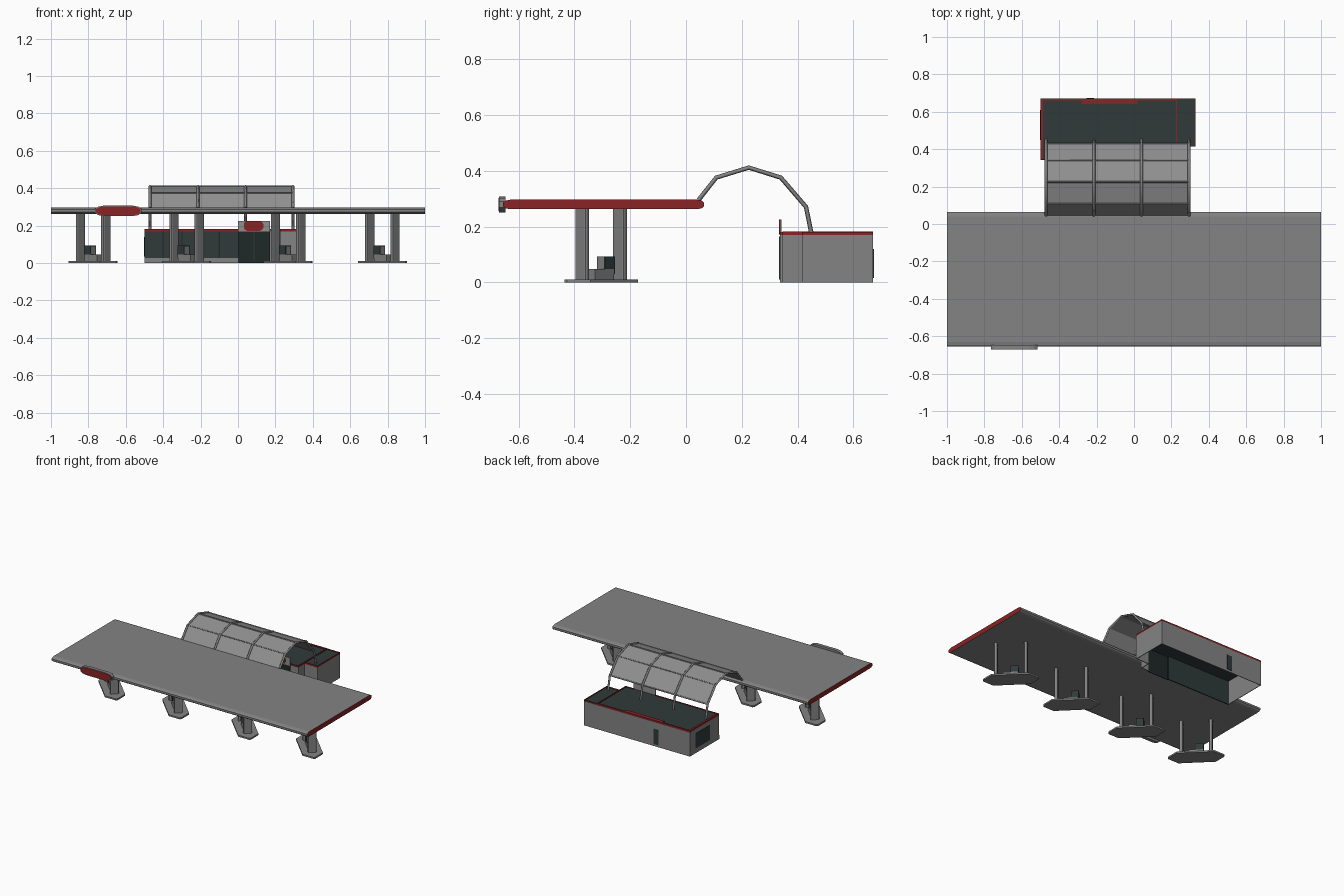
import bpy, bmesh
from math import radians
from mathutils import Matrix, Vector

cube = bpy.data.objects.get("Cube")
if cube:
    bpy.data.objects.remove(cube, do_unlink=True)


def material(name, rgb):
    m = bpy.data.materials.new(name)
    m.use_nodes = True
    color = (*rgb, 1)
    m.diffuse_color = color
    m.node_tree.nodes["Principled BSDF"].inputs["Base Color"].default_value = color
    return m


GREY = material("concrete grey", (0.23, 0.23, 0.23))
PALE = material("awning grey", (0.28, 0.28, 0.28))
RED = material("trim red", (0.25, 0.017, 0.018))
DARK = material("dark teal glass", (0.029, 0.043, 0.042))
DOOR = material("door black", (0.014, 0.021, 0.021))


def finish(name, bm, mats, matrix=None):
    if matrix:
        bm.transform(matrix)
    mesh = bpy.data.meshes.new(name)
    bm.to_mesh(mesh)
    bm.free()
    for m in mats:
        mesh.materials.append(m)
    obj = bpy.data.objects.new(name, mesh)
    bpy.context.collection.objects.link(obj)
    return obj


def box(name, lo, hi, mat, matrix=None):
    lo, hi = Vector(lo), Vector(hi)
    bm = bmesh.new()
    bmesh.ops.create_cube(bm, size=1)
    bm.transform(Matrix.Translation((lo + hi) / 2) @ Matrix.Diagonal((*(hi - lo), 1)))
    return finish(name, bm, [mat], matrix)


def prism(name, points, depth, mats, matrix=None):
    """Extrude an outline lying in local xy along local z; caps take the last material."""
    bm = bmesh.new()
    base = bm.faces.new([bm.verts.new((x, y, 0)) for x, y in points])
    new = bmesh.ops.extrude_face_region(bm, geom=[base])["geom"]
    bmesh.ops.translate(bm, vec=(0, 0, depth),
                        verts=[v for v in new if isinstance(v, bmesh.types.BMVert)])
    bmesh.ops.recalc_face_normals(bm, faces=bm.faces)
    for f in bm.faces:
        if abs(f.normal.z) > 0.9:
            f.material_index = len(mats) - 1
    return finish(name, bm, mats, matrix)


def pill(w, h, c):
    """Rectangle of half sizes w, h with two-step rounded ends of length c."""
    quarter = [(w, h * 0.4), (w - c * 0.35, h * 0.8), (w - c, h)]
    top = quarter + [(-x, y) for x, y in reversed(quarter)]
    return top + [(-x, -y) for x, y in top]


# local xy becomes world yz (extruded on x), or world xz (extruded towards -y)
ALONG_X = Matrix(((0, 0, 1, 0), (1, 0, 0, 0), (0, 1, 0, 0), (0, 0, 0, 1)))
ALONG_Y = Matrix.Rotation(radians(90), 4, 'X')

# Forecourt canopy with red ends
prism("canopy", pill(0.36, 0.017, 0.025), 2, [GREY, RED],
      Matrix.Translation((-1, -0.295, 0.279)) @ ALONG_X)
# Rounded sign on the canopy edge
prism("canopy_sign", pill(0.124, 0.028, 0.045), 0.024, [GREY],
      Matrix.Translation((-0.64, -0.646, 0.279)) @ ALONG_Y)
prism("canopy_sign_face", pill(0.118, 0.024, 0.043), 0.003, [RED],
      Matrix.Translation((-0.64, -0.669, 0.279)) @ ALONG_Y)

# Pump islands, turned 45 degrees
tip = [(0.18, 0.006), (0.12, 0.066)]
half = tip + [(-x, y) for x, y in reversed(tip)]
island_outline = half + [(-x, -y) for x, y in half]
for i, x in enumerate((-0.775, -0.275, 0.268, 0.772), 1):
    place = Matrix.Translation((x, -0.304, 0)) @ Matrix.Rotation(radians(-45), 4, 'Z')
    prism(f"island_base_{i}", island_outline, 0.011, [GREY], place)
    for side, t in (("back", -0.096), ("front", 0.096)):
        column = pill(0.028, 0.011, 0.006)
        prism(f"column_{side}_{i}", column, 0.26, [GREY],
              place @ Matrix.Translation((t, 0, 0.008)) @ Matrix.Rotation(radians(90), 4, 'Z'))
    box(f"pump_plinth_{i}", (-0.045, -0.02, 0.01), (0.05, 0.02, 0.047), GREY, place)
    box(f"pump_body_{i}", (-0.048, -0.016, 0.045), (0.002, 0.016, 0.092), GREY, place)
    for s in (-1, 1):
        box(f"pump_screen_{i}_{s}", (-0.049, s * 0.018 - 0.002, 0.03),
            (0.001, s * 0.018 + 0.002, 0.093), DARK, place)

# Shop walls: an open-bottomed shell with a glazed front
footprint = [(-0.5, 0.345), (0, 0.345), (0, 0.336), (0.17, 0.336), (0.17, 0.345),
             (0.23, 0.345), (0.23, 0.415), (0.33, 0.415), (0.33, 0.67), (-0.5, 0.67)]


def ring(name, z0, z1, thickness, mats, rule):
    bm = bmesh.new()
    low = [bm.verts.new((x, y, z0)) for x, y in footprint]
    high = [bm.verts.new((x, y, z1)) for x, y in footprint]
    n = len(footprint)
    for i in range(n):
        j = (i + 1) % n
        f = bm.faces.new((low[i], low[j], high[j], high[i]))
        f.material_index = rule(f)
    bm.normal_update()
    obj = finish(name, bm, mats)
    mod = obj.modifiers.new("thickness", 'SOLIDIFY')
    mod.thickness = thickness
    mod.offset = -1


def wall_color(f):
    c = f.calc_center_median()
    if c.y > 0.35 or c.x > 0.16:
        return 0
    return 2 if c.x > -0.01 else 1


ring("shop_walls", 0, 0.169, 0.006, [GREY, DARK, DOOR], wall_color)
ring("roof_trim", 0.169, 0.181, 0.004, [RED], lambda f: 0)
prism("shop_roof", footprint, 0.006, [DARK], Matrix.Translation((0, 0, 0.169)))

# Red rim strips on the roof of the main block
for name, lo, hi in (("left", (-0.5, 0.345), (-0.487, 0.67)),
                     ("back", (-0.5, 0.66), (0.23, 0.67)),
                     ("back_middle", (-0.28, 0.642), (0.02, 0.67)),
                     ("right", (0.225, 0.345), (0.23, 0.67))):
    box(f"roof_rim_{name}", (*lo, 0.173), (*hi, 0.182), RED)

# Shopfront sill, glazing bars, windows and door
box("shopfront_sill", (-0.5, 0.341, 0), (0, 0.347, 0.027), GREY)
for i in range(1, 5):
    box(f"glazing_bar_{i}", (-0.503 + i * 0.1, 0.342, 0.027),
        (-0.497 + i * 0.1, 0.346, 0.169), DOOR)
box("side_window", (-0.503, 0.45, 0.035), (-0.498, 0.61, 0.14), DARK)
box("back_door", (-0.255, 0.668, 0.015), (-0.215, 0.673, 0.12), DARK)
box("door_split", (0.083, 0.333, 0.01), (0.087, 0.337, 0.165), DARK)

# Sign board above the entrance
box("entrance_sign", (0, 0.336, 0.169), (0.17, 0.342, 0.226), PALE)
prism("entrance_badge", pill(0.052, 0.027, 0.02), 0.004, [RED],
      Matrix.Translation((0.083, 0.337, 0.199)) @ ALONG_Y)

# Arched walkway cover: panels, ribs and cross rails
arch = [(0.045, 0.295), (0.108, 0.375), (0.225, 0.411), (0.34, 0.375), (0.43, 0.27), (0.45, 0.172)]
X0, X1 = -0.47, 0.295


def rod(name, points, radius):
    curve = bpy.data.curves.new(name, 'CURVE')
    curve.dimensions = '3D'
    curve.bevel_depth = radius
    curve.bevel_resolution = 0
    curve.use_fill_caps = True
    spline = curve.splines.new('POLY')
    spline.points.add(len(points) - 1)
    for p, co in zip(spline.points, points):
        p.co = (*co, 1)
    curve.materials.append(GREY)
    obj = bpy.data.objects.new(name, curve)
    bpy.context.collection.objects.link(obj)


bm = bmesh.new()
rows = [[bm.verts.new((x, y, z)) for x in (X0, X1)] for y, z in arch[:-1]]
for a, b in zip(rows, rows[1:]):
    bm.faces.new((a[0], a[1], b[1], b[0]))
bm.normal_update()
cover = finish("arch_panels", bm, [PALE])
cover.modifiers.new("thickness", 'SOLIDIFY').thickness = 0.004

for i in range(4):
    x = X0 + (X1 - X0) * i / 3
    rod(f"arch_rib_{i + 1}", [(x, y, z) for y, z in arch], 0.008)
for i, (y, z) in enumerate(arch[1:-1], 1):
    rod(f"arch_rail_{i}", [(X0, y, z), (X1, y, z)], 0.005)
